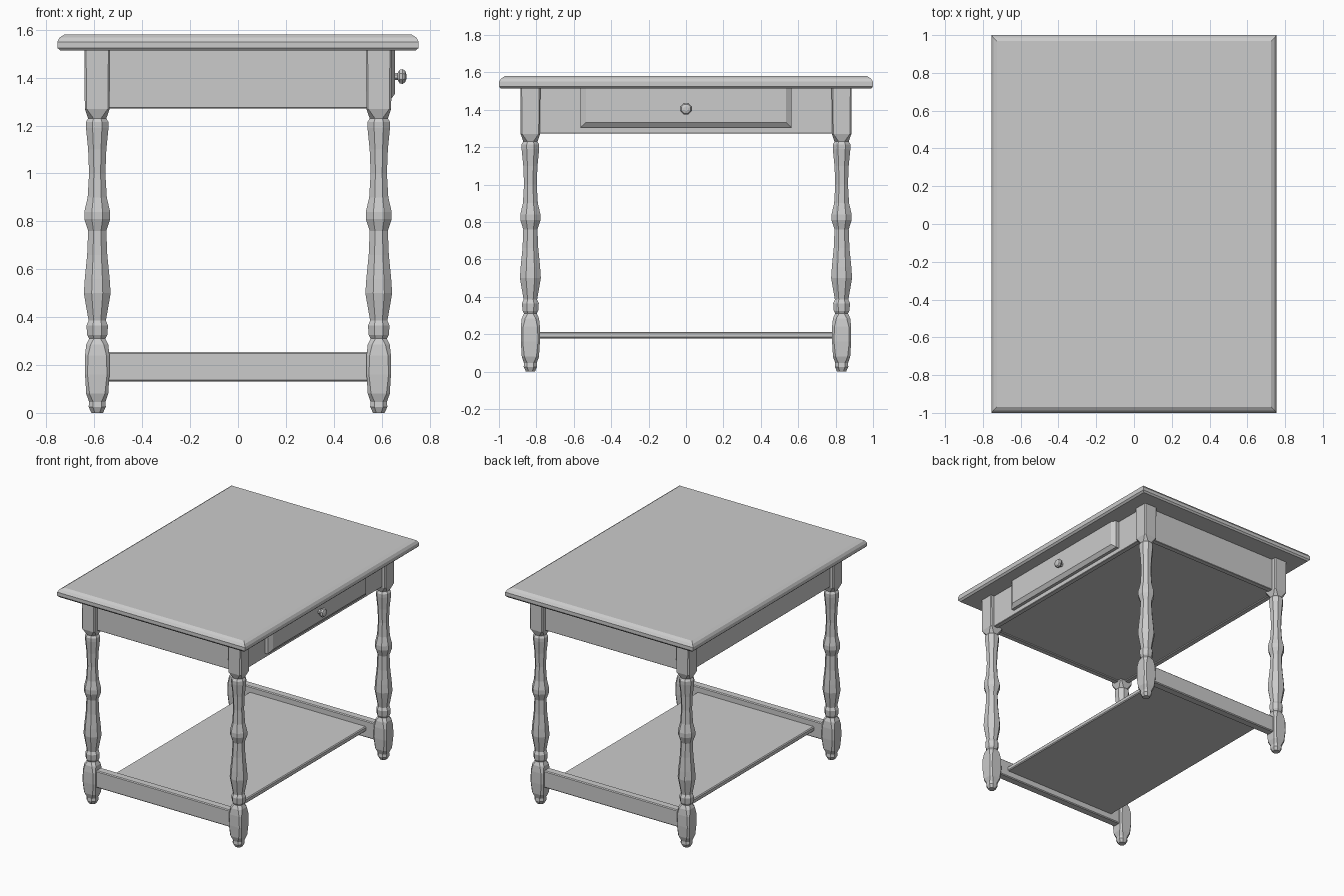
import bpy, bmesh, math
from mathutils import Matrix

if "Cube" in bpy.data.objects:
    bpy.data.objects.remove(bpy.data.objects["Cube"])

grey = bpy.data.materials.new("plain grey")
grey.diffuse_color = (0.6, 0.6, 0.6, 1)
grey.use_nodes = True
grey.node_tree.nodes["Principled BSDF"].inputs["Base Color"].default_value = grey.diffuse_color


def finish(bm, name):
    bmesh.ops.recalc_face_normals(bm, faces=bm.faces)
    me = bpy.data.meshes.new(name)
    bm.to_mesh(me)
    bm.free()
    me.materials.append(grey)
    ob = bpy.data.objects.new(name, me)
    bpy.context.collection.objects.link(ob)
    return ob


def loft(name, rings, matrix=Matrix()):
    """Bridge closed rings of points and cap both ends."""
    bm = bmesh.new()
    loops = [[bm.verts.new(matrix @ Matrix.Translation(p).translation) for p in r] for r in rings]
    n = len(loops[0])
    for a, b in zip(loops, loops[1:]):
        for i in range(n):
            j = (i + 1) % n
            bm.faces.new((a[i], a[j], b[j], b[i]))
    bm.faces.new(loops[0][::-1])
    bm.faces.new(loops[-1])
    return finish(bm, name)


def rect(hx, hy, z):
    return [(-hx, -hy, z), (hx, -hy, z), (hx, hy, z), (-hx, hy, z)]


def octagon(z, h, k):
    """Half width h; k = 0.41 is regular, near 1 is almost square."""
    c = h * k
    return [(h, -c, z), (h, c, z), (c, h, z), (-c, h, z),
            (-h, c, z), (-h, -c, z), (-c, -h, z), (c, -h, z)]


def box(name, x0, x1, y0, y1, z0, z1, bevel=0.006):
    bm = bmesh.new()
    bmesh.ops.create_cube(bm, size=1)
    bm.transform(Matrix.Translation(((x0 + x1) / 2, (y0 + y1) / 2, (z0 + z1) / 2))
                 @ Matrix.Diagonal((x1 - x0, y1 - y0, z1 - z0, 1)))
    bmesh.ops.bevel(bm, geom=bm.edges[:], offset=bevel, segments=1, affect='EDGES')
    return finish(bm, name)


# Table top with chamfered edge
loft("table_top", [rect(0.742, 0.99, 1.513), rect(0.755, 1.0, 1.525),
                   rect(0.755, 1.0, 1.55), rect(0.745, 0.987, 1.568),
                   rect(0.725, 0.968, 1.58)])

# Closed apron box, with a shallow rim below
box("apron", -0.612, 0.612, -0.85, 0.85, 1.28, 1.52)
for s, side in ((-1, "left"), (1, "right")):
    a, b = sorted((s * 0.575, s * 0.612))
    box(side + "_apron_rim", a, b, -0.82, 0.82, 1.272, 1.30, 0.003)
for s, side in ((-1, "front"), (1, "back")):
    a, b = sorted((s * 0.81, s * 0.85))
    box(side + "_apron_rim", -0.575, 0.575, a, b, 1.272, 1.30, 0.003)

# Turned legs: square block, turned shaft, square foot block
R = 0.414
PROFILE = [(0.0, 0.024, R), (0.025, 0.036, 0.5), (0.045, 0.034, 0.5), (0.08, 0.046, 0.7),
           (0.16, 0.051, 0.8), (0.24, 0.051, 0.75), (0.285, 0.046, 0.6), (0.31, 0.034, R),
           (0.325, 0.042, R), (0.365, 0.045, R), (0.385, 0.036, R), (0.43, 0.044, R),
           (0.50, 0.056, R), (0.56, 0.052, R), (0.66, 0.042, R), (0.76, 0.038, R),
           (0.81, 0.054, R), (0.84, 0.054, R), (0.90, 0.040, R), (1.0, 0.034, R),
           (1.10, 0.038, R), (1.19, 0.047, R), (1.215, 0.047, R), (1.23, 0.038, R),
           (1.27, 0.052, 0.85), (1.52, 0.053, 0.88)]
for sx, nx in ((-1, "left"), (1, "right")):
    for sy, ny in ((-1, "front"), (1, "back")):
        loft(f"{ny}_{nx}_leg", [octagon(*p) for p in PROFILE],
             Matrix.Translation((sx * 0.588, sy * 0.832, 0)))

# Low stretchers and the shelf between them
for s, side in ((-1, "front"), (1, "back")):
    a, b = sorted((s * 0.80, s * 0.86))
    box(side + "_stretcher", -0.56, 0.56, a, b, 0.132, 0.255)
box("shelf", -0.47, 0.47, -0.81, 0.81, 0.178, 0.212)

# Drawer front on the right side, bevelled towards its face
loft("drawer_front", [[(x, -h, z0), (x, h, z0), (x, h, 1.514), (x, -h, 1.514)]
                      for x, h, z0 in ((0.60, 0.565, 1.305), (0.635, 0.565, 1.305),
                                       (0.655, 0.535, 1.332))])

# Drawer knob
loft("drawer_knob", [octagon(*p) for p in
                     ((0.0, 0.016, R), (0.022, 0.015, R), (0.03, 0.028, R),
                      (0.042, 0.031, R), (0.053, 0.024, R), (0.058, 0.011, R))],
     Matrix.Translation((0.645, 0, 1.405)) @ Matrix.Rotation(math.pi / 2, 4, 'Y'))
